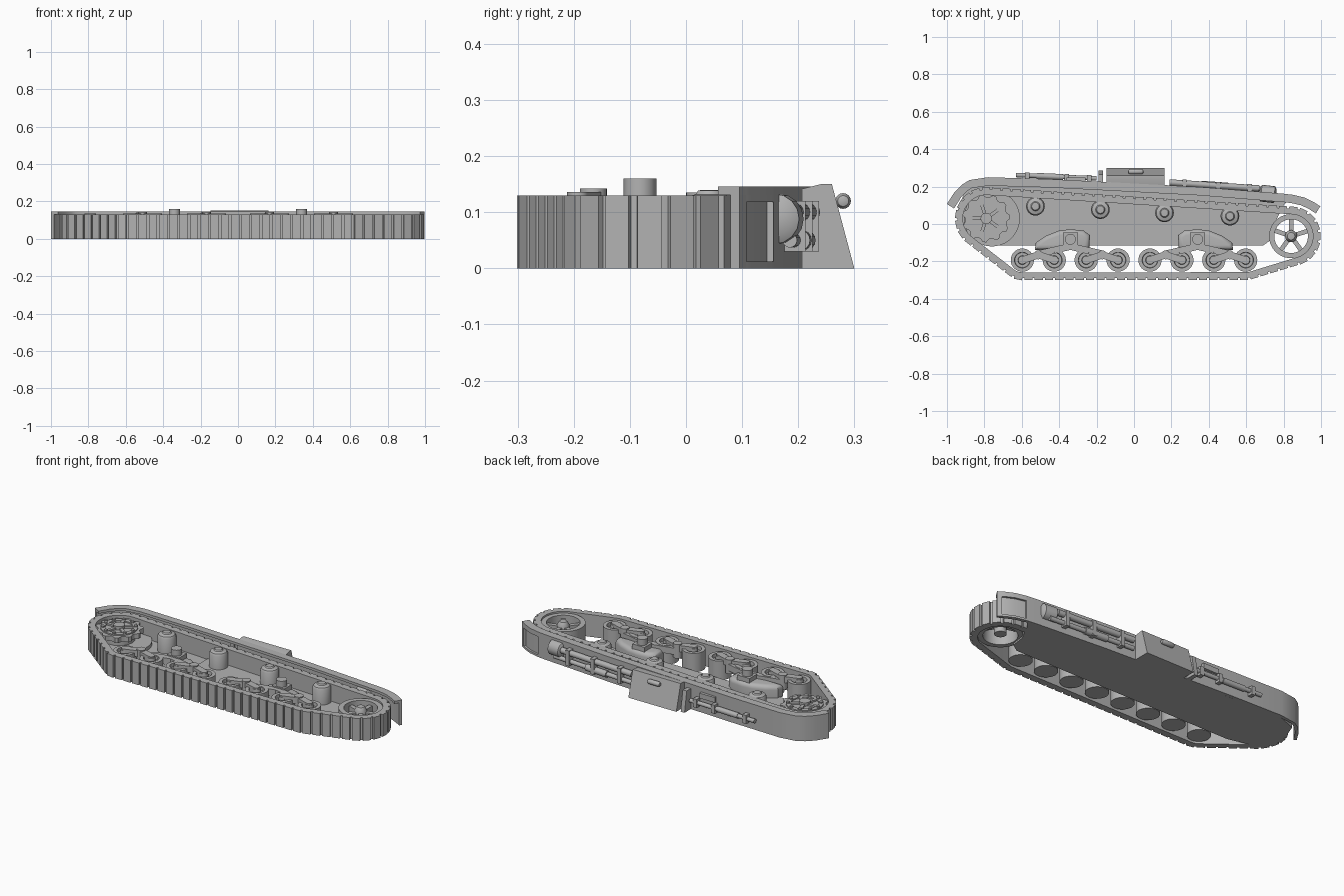
import bpy, bmesh, math
from mathutils import Matrix, Vector

cube = bpy.data.objects.get("Cube")
if cube:
    bpy.data.objects.remove(cube)

grey = bpy.data.materials.new("plain grey")
grey.use_nodes = True
grey.diffuse_color = (0.45, 0.45, 0.45, 1)
bsdf = next(n for n in grey.node_tree.nodes if n.type == "BSDF_PRINCIPLED")
bsdf.inputs["Base Color"].default_value = grey.diffuse_color
bsdf.inputs["Roughness"].default_value = 0.8


def finish(name, bm, matrix=None):
    bmesh.ops.remove_doubles(bm, verts=bm.verts, dist=1e-5)
    if matrix:
        bm.transform(matrix)
    bmesh.ops.recalc_face_normals(bm, faces=bm.faces)
    for f in bm.faces:
        f.smooth = True
    for e in bm.edges:
        e.smooth = len(e.link_faces) == 2 and e.calc_face_angle(3) < 0.6
    mesh = bpy.data.meshes.new(name)
    bm.to_mesh(mesh)
    bm.free()
    mesh.materials.append(grey)
    ob = bpy.data.objects.new(name, mesh)
    bpy.context.collection.objects.link(ob)
    return ob


def prism(name, pts, z0, z1, matrix=None, bevel=0):
    bm = bmesh.new()
    face = bm.faces.new([bm.verts.new((x, y, z0)) for x, y in pts])
    top = bmesh.ops.extrude_face_region(bm, geom=[face])["geom"]
    bmesh.ops.translate(bm, vec=(0, 0, z1 - z0),
                        verts=[v for v in top if isinstance(v, bmesh.types.BMVert)])
    if bevel:
        edges = [e for e in bm.edges if all(v.co.z > z1 - 1e-4 for v in e.verts)]
        bmesh.ops.bevel(bm, geom=edges, offset=bevel, segments=4, profile=0.5, affect="EDGES")
    return finish(name, bm, matrix)


def lathe(name, x, y, profile, n=32, matrix=None):
    """Turn a (radius, height) profile about an upright axis."""
    bm = bmesh.new()
    vs = [bm.verts.new((r, 0, z)) for r, z in profile]
    es = [bm.edges.new(p) for p in zip(vs, vs[1:])]
    bmesh.ops.spin(bm, geom=vs + es, cent=(0, 0, 0), axis=(0, 0, 1), angle=math.tau, steps=n)
    return finish(name, bm, matrix or Matrix.Translation((x, y, 0)))


def disc(name, x, y, r, z0, z1, n=24):
    return lathe(name, x, y, [(0, z0), (r, z0), (r, z1), (0, z1)], n)


def tube(name, x, y, r0, r1, z0, z1, n=40):
    return lathe(name, x, y, [(r0, z0), (r1, z0), (r1, z1), (r0, z1), (r0, z0)], n)


def box(name, x0, x1, y0, y1, z0, z1):
    return prism(name, [(x0, y0), (x1, y0), (x1, y1), (x0, y1)], z0, z1)


def rod(name, a, b, r, dome=0):
    a, b = Vector(a), Vector(b)
    d = b - a
    m = Matrix.Translation(a) @ d.to_track_quat("Z", "Y").to_matrix().to_4x4()
    h = d.length
    return lathe(name, 0, 0, [(0, -dome), (r * .7, -dome * .7), (r, 0), (r, h),
                              (r * .7, h + dome * .7), (0, h + dome)], 16, m)


def bar(name, a, b, w, z0, z1):
    """Flat round-ended link between two points."""
    ang = math.atan2(b[1] - a[1], b[0] - a[0])
    pts = []
    for c, start in ((b, -math.pi / 2), (a, math.pi / 2)):
        for i in range(9):
            t = ang + start + math.pi * i / 8
            pts.append((c[0] + w * math.cos(t), c[1] + w * math.sin(t)))
    return prism(name, pts, z0, z1)


def ribbon(name, path, near, far, z0, z1):
    """Strip along a path between two inward offsets."""
    p = [Vector(q) for q in path]
    near_side, far_side = [], []
    for i, q in enumerate(p):
        d = (p[min(i + 1, len(p) - 1)] - p[max(i - 1, 0)]).normalized()
        n = Vector((d.y, -d.x))
        near_side.append(q + n * near)
        far_side.append(q + n * far)
    return prism(name, near_side + far_side[::-1], z0, z1)


# Track belt: rounded hull about the end wheels and the outer road wheels
SPROCKET, IDLER, WHEEL_Y = (-.79, .03), (.84, -.065), -.193
circles = [(*SPROCKET, .155), (*IDLER, .147), (-.6, WHEEL_Y, .095), (.6, WHEEL_Y, .095)]


def belt_outline(shrink):
    pts = []
    for i in range(180):
        t = math.tau * i / 180
        c, s = math.cos(t), math.sin(t)
        x, y, r = max(circles, key=lambda k: k[0] * c + k[1] * s + k[2])
        pts.append(Vector((x + (r - shrink) * c, y + (r - shrink) * s, 0)))
    return pts


outer, inner = belt_outline(0), belt_outline(.03)
bm = bmesh.new()
rings = [[bm.verts.new((p.x, p.y, z)) for p in loop]
         for loop, z in ((outer, 0), (outer, .13), (inner, .13), (inner, 0))]
for k in range(4):
    a, b = rings[k], rings[(k + 1) % 4]
    for i in range(180):
        j = (i + 1) % 180
        bm.faces.new((a[i], a[j], b[j], b[i]))
finish("track_belt", bm)

# Track shoes spaced evenly along the belt
lengths = [(outer[(i + 1) % 180] - outer[i]).length for i in range(180)]
count = 78
pitch = sum(lengths) / count
bm = bmesh.new()
seg, walked = 0, 0
for k in range(count):
    while walked + lengths[seg] < k * pitch:
        walked += lengths[seg]
        seg += 1
    d = (outer[(seg + 1) % 180] - outer[seg]).normalized()
    p = outer[seg] + d * (k * pitch - walked)
    m = (Matrix.Translation((p.x, p.y, .065)) @ Matrix.Rotation(math.atan2(d.y, d.x), 4, "Z")
         @ Matrix.Diagonal((pitch * .8, .022, .13, 1)))
    bmesh.ops.create_cube(bm, size=1, matrix=m)
finish("track_shoes", bm)

# Hull side plate
prism("hull_side", [(-.72, -.115), (.69, -.115), (.74, -.08), (.75, .0), (.8, .1), (.84, .145),
                    (.2, .195), (-.78, .235), (-.9, .19), (-.94, .08), (-.93, -.02), (-.86, -.08)],
      0, .03)
box("hull_middle_panel", -.28, .28, -.113, .12, .03, .037)

# Fender: outer skin, face lip and recessed end window
path = [(-1, .107), (-.96, .17), (-.92, .21), (-.88, .235), (-.78, .25), (-.45, .24), (-.1, .222),
        (.35, .198), (.8, .162), (.85, .156)]
end = [(.85, .156), (.91, .142), (.96, .118), (.975, .108)]
tip = [(.975, .108), (.996, .095)]
ribbon("fender_skin", path, 0, .018, 0, .145)
ribbon("fender_lip", path + end[1:] + tip[1:], 0, .045, .131, .146)
ribbon("fender_end_recess", end, .012, .02, 0, .135)
ribbon("fender_end_lower_frame", end, 0, .018, 0, .012)
ribbon("fender_end_upper_frame", end, 0, .018, .118, .135)
ribbon("fender_tip", tip, 0, .018, 0, .145)

# Drive sprocket
sx, sy = SPROCKET
disc("final_drive_case", sx + .03, sy, .15, .02, .05, 40)
gear = []
for i in range(44):
    t, r = math.tau * i / 44, .128 if i % 4 < 2 else .112
    gear.append((sx + r * math.cos(t), sy + r * math.sin(t)))
prism("sprocket_gear", gear, .085, .115)
disc("sprocket_drum", sx, sy, .085, .03, .09)
tube("sprocket_ring", sx, sy, .075, .1, .11, .122)
disc("sprocket_hub", sx, sy, .03, .1, .135)
for i in range(10):
    c, s = math.cos(math.tau * i / 10), math.sin(math.tau * i / 10)
    disc("sprocket_bolt", sx + .088 * c, sy + .088 * s, .01, .12, .13, 8)
    if i % 2:
        bar("sprocket_spoke", (sx, sy), (sx + .075 * c, sy + .075 * s), .009, .11, .125)

# Idler wheel with five spokes
ix, iy = IDLER
tube("idler_rim", ix, iy, .09, .118, .01, .12)
lathe("idler_hub", ix, iy, [(0, .02), (.032, .02), (.032, .11), (.02, .128), (0, .13)])
for i in range(5):
    t = math.tau * i / 5 + .3
    bar("idler_spoke", (ix, iy), (ix + .1 * math.cos(t), iy + .1 * math.sin(t)), .012, .06, .1)

# Return rollers
for x, y in ((-.527, .095), (-.18, .077), (.163, .06), (.513, .042)):
    lathe("return_roller", x, y, [(0, .02), (.05, .02), (.05, .115), (.044, .126), (.025, .132),
                                  (.02, .139), (0, .14)])

# Road wheels
for i in range(8):
    x = -.597 + i * .1706
    lathe("road_wheel", x, WHEEL_Y, [(0, .01), (.062, .01), (.062, .12), (.042, .12), (.04, .1),
                                     (.024, .1), (.022, .128), (0, .128)])

# Bogies, mirrored about the middle
fairing = [(-.53, -.14), (-.525, -.1), (-.47, -.062), (-.4, -.035), (-.34, -.028), (-.27, -.035),
           (-.235, -.06), (-.24, -.14)]
for s in (-1, 1):
    def mx(x):
        return -s * x
    prism("bogie_fairing", [(mx(x), y) for x, y in fairing], .025, .1, bevel=.025)
    disc("bogie_pivot", mx(-.34), -.082, .029, .08, .16)
    box("bogie_pivot_block", *sorted((mx(-.38), mx(-.3))), -.115, -.045, .09, .125)
    for a in (-.511, -.169):
        bar("bogie_equaliser", (mx(-.34), -.12), (mx(a), -.16), .018, .08, .118)
        disc("arm_pivot", mx(a), -.165, .024, .06, .142)
        for e in (-.085, .085):
            bar("wheel_arm", (mx(a), -.165), (mx(a + e), WHEEL_Y), .019, .1, .136)

# Toolbox on the fender, profile run along x
ACROSS = Matrix(((0, 0, 1, 0), (1, 0, 0, 0), (0, 1, 0, 0), (0, 0, 0, 1)))
prism("toolbox", [(.2, 0), (.3, 0), (.26, .15), (.24, .15), (.2, .14)], -.147, .163, ACROSS)
rod("toolbox_handle", (-.02, .28, .12), (.04, .28, .12), .014, .012)
prism("step_plate", [(.2, 0), (.285, 0), (.265, .12), (.2, .12)], -.19, -.165, ACROSS)

# Tools stowed along the fender
rod("upper_tool", (.19, .222, .1), (.67, .19, .1), .017)
rod("lower_tool", (.19, .222, .05), (.72, .185, .05), .013)
rod("lower_tool_sleeve", (.36, .212, .05), (.5, .202, .05), .019)
rod("extinguisher", (.68, .165, .088), (.75, .157, .088), .045, .012)
for x, y in ((.27, .217), (.45, .205), (.62, .193)):
    box("tool_clamp", x - .012, x + .012, y - .03, y + .02, .03, .12)
rod("crowbar", (-.63, .262, .06), (-.2, .244, .06), .012)
rod("crowbar_sleeve", (-.52, .257, .06), (-.38, .251, .06), .016)
for x, y in ((-.57, .257), (-.36, .248), (-.24, .243)):
    box("crowbar_clamp", x - .012, x + .012, y - .03, y + .018, .035, .085)
box("bracket_plate", -.36, -.26, .225, .248, .09, .12)
